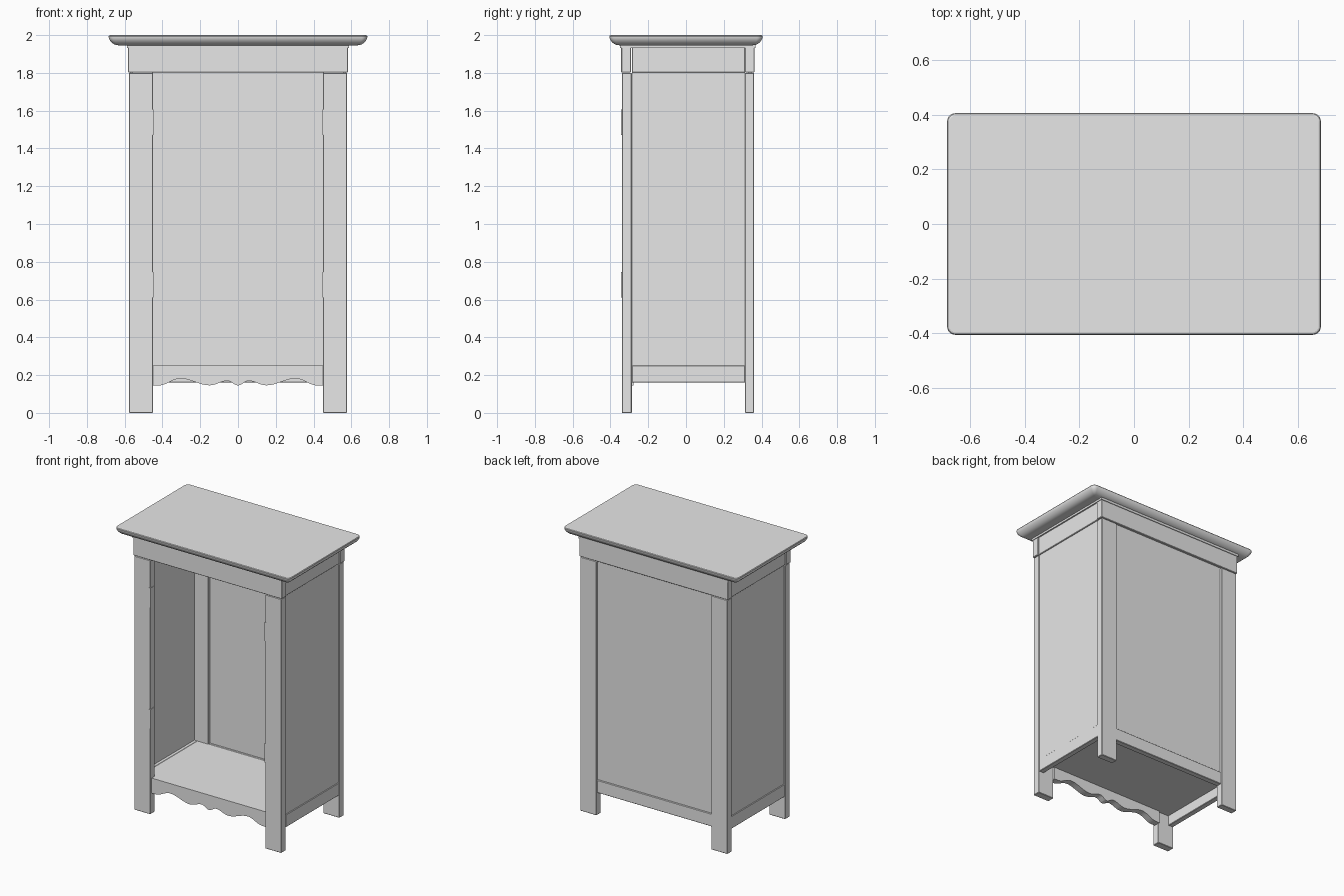
import bpy, bmesh, math

cube = bpy.data.objects.get("Cube")
if cube:
    bpy.data.objects.remove(cube, do_unlink=True)

GREY = (0.8, 0.8, 0.8, 1.0)
mat = bpy.data.materials.new("plain_grey")
mat.use_nodes = True
mat.diffuse_color = GREY
mat.node_tree.nodes["Principled BSDF"].inputs["Base Color"].default_value = GREY


def finish(name, bm, bevel=0.0):
    bmesh.ops.recalc_face_normals(bm, faces=bm.faces[:])
    mesh = bpy.data.meshes.new(name)
    bm.to_mesh(mesh)
    bm.free()
    mesh.materials.append(mat)
    ob = bpy.data.objects.new(name, mesh)
    bpy.context.collection.objects.link(ob)
    if bevel:
        mod = ob.modifiers.new("soft_edges", 'BEVEL')
        mod.width, mod.segments = bevel, 1
    return ob


def board(name, x, y, z, bevel=0.003):
    """Box between the given (low, high) limits."""
    bm = bmesh.new()
    bmesh.ops.create_cube(bm, size=1)
    for v in bm.verts:
        for i, (lo, hi) in enumerate((x, y, z)):
            v.co[i] = hi if v.co[i] > 0 else lo
    return finish(name, bm, bevel)


def pair(name, x, y, z, bevel=0.003):
    """The same board on the left (+x) and on the right (-x)."""
    board("left_" + name, x, y, z, bevel)
    board("right_" + name, (-x[1], -x[0]), y, z, bevel)


INNER, OUTER = 0.45, 0.577       # leg limits in x
FRONT = (-0.34, -0.287)          # front leg depth
BACK = (0.312, 0.36)             # rear leg depth
BETWEEN = (FRONT[1], BACK[0])
FRIEZE = (1.803, 1.935)
RAIL = (0.16, 0.25)

# Legs
pair("front_leg", (INNER, OUTER), FRONT, (0, 1.8))
pair("rear_leg", (INNER, OUTER), BACK, (0, 1.8))

# Side panels, rails and friezes
pair("side_panel", (0.558, 0.569), BETWEEN, (0.24, 1.81), 0)
pair("side_rail", (0.535, 0.574), BETWEEN, RAIL)
pair("side_frieze", (0.535, 0.577), BETWEEN, FRIEZE)

# Back panel, rail and front and back friezes
board("back_panel", (-0.455, 0.455), (0.33, 0.346), (0.24, 1.81), 0)
board("back_rail", (-INNER, INNER), (0.314, 0.355), RAIL)
board("front_frieze", (-0.583, 0.583), (-0.343, -0.29), FRIEZE)
board("back_frieze", (-0.583, 0.583), (0.312, 0.363), FRIEZE)

# Floor
board("floor", (-0.558, 0.558), (-0.29, 0.335), (0.232, 0.248), 0)

# Hinge plates on the inner edges of the front legs
for label, z in (("upper", 1.47), ("lower", 0.61)):
    pair(label + "_hinge", (0.447, 0.459), (-0.343, -0.30), (z, z + 0.135), 0)

# Scalloped apron: eased curve through the crests and dips
KEYS = [(0, 0.145), (0.055, 0.17), (0.15, 0.146), (0.305, 0.182),
        (0.42, 0.145), (INNER, 0.145)]


def scallop(x):
    for (x0, z0), (x1, z1) in zip(KEYS, KEYS[1:]):
        if x <= x1:
            t = (x - x0) / (x1 - x0)
            return z0 + (z1 - z0) * (1 - math.cos(math.pi * t)) / 2
    return KEYS[-1][1]


bm = bmesh.new()
STEPS = 72
rows = []
for i in range(STEPS + 1):
    x = -INNER + 2 * INNER * i / STEPS
    low = scallop(abs(x))
    rows.append([bm.verts.new(c) for c in (
        (x, -0.325, low), (x, -0.277, low), (x, -0.277, 0.252), (x, -0.325, 0.252))])
for a, b in zip(rows, rows[1:]):
    for k in range(4):
        n = (k + 1) % 4
        bm.faces.new((a[k], a[n], b[n], b[k]))
bm.faces.new(rows[0])
bm.faces.new(rows[-1])
finish("scalloped_apron", bm)

# Neck under the top
board("top_neck", (-0.587, 0.587), (-0.35, 0.368), (1.932, 1.95), 0)

# Moulded top: rounded rectangles stacked along the moulding profile (inset, z)
PROFILE = [(0.055, 1.946), (0.042, 1.947), (0.028, 1.952), (0.016, 1.961),
           (0.006, 1.973), (0.001, 1.985), (0, 1.993), (0.003, 1.998), (0.008, 2.0)]
bm = bmesh.new()
rings = []
SEG = 6
for inset, z in PROFILE:
    r = max(0.03 - inset * 0.5, 0.004)
    hx, hy = 0.685 - inset - r, 0.406 - inset - r
    ring = []
    for q, (sx, sy) in enumerate(((1, 1), (-1, 1), (-1, -1), (1, -1))):
        for s in range(SEG + 1):
            a = math.pi / 2 * (q + s / SEG)
            ring.append(bm.verts.new((sx * hx + r * math.cos(a),
                                      sy * hy + r * math.sin(a), z)))
    rings.append(ring)
for a, b in zip(rings, rings[1:]):
    for k in range(len(a)):
        n = (k + 1) % len(a)
        bm.faces.new((a[k], a[n], b[n], b[k]))
bm.faces.new(rings[0])
bm.faces.new(rings[-1])
top = finish("moulded_top", bm)
top.data.shade_smooth()
top.data.set_sharp_from_angle(angle=math.radians(35))
# Flat top and underside stay crisp
for f in top.data.polygons:
    if len(f.vertices) > 4:
        f.use_smooth = False
